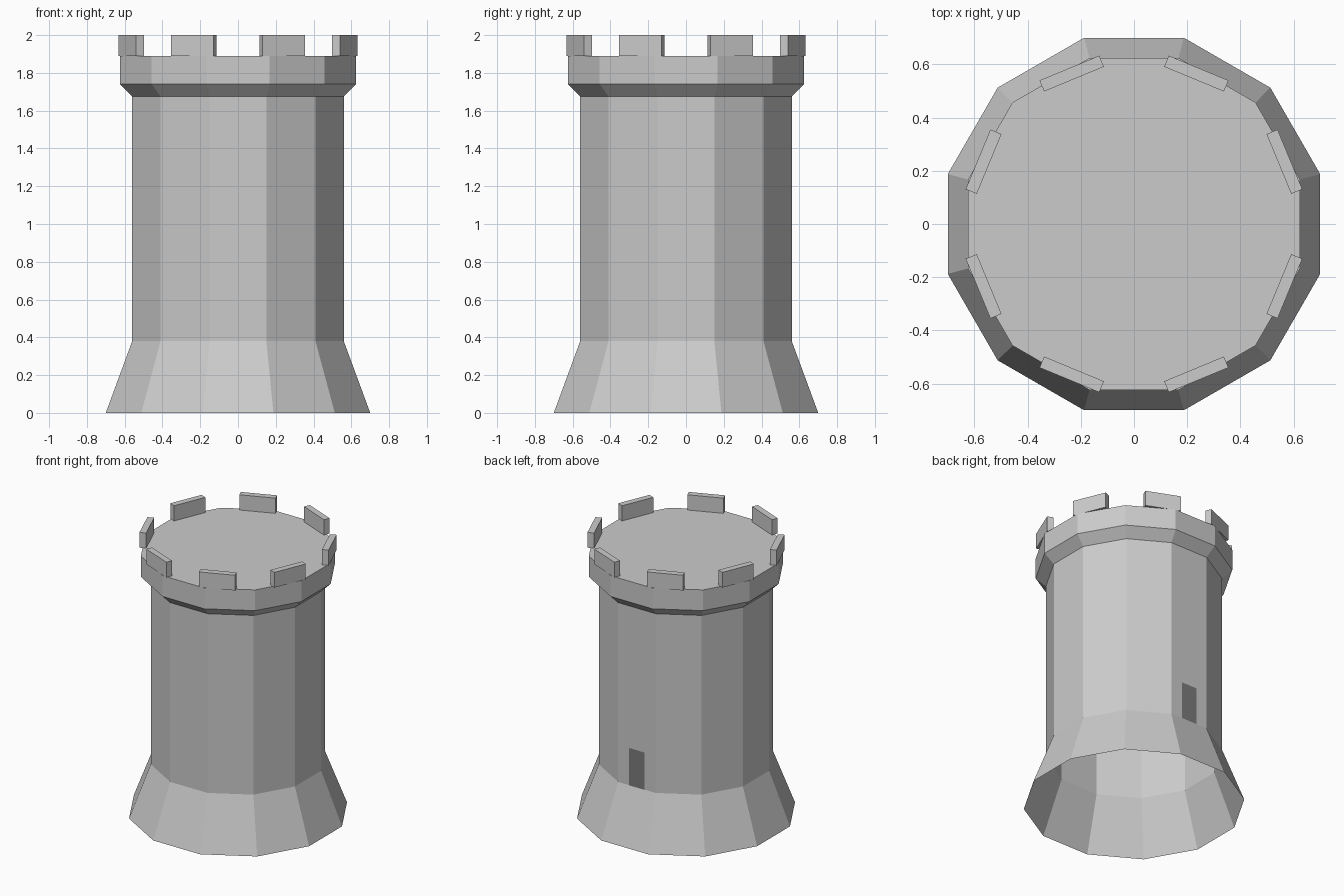
import bpy, bmesh
from math import cos, sin, pi, radians
from mathutils import Matrix, Vector

if "Cube" in bpy.data.objects:
    bpy.data.objects.remove(bpy.data.objects["Cube"])

SIDES = 12


def new_object(name, bm):
    mesh = bpy.data.meshes.new(name)
    bm.to_mesh(mesh)
    bm.free()
    obj = bpy.data.objects.new(name, mesh)
    bpy.context.collection.objects.link(obj)
    return obj


# Tower: (apothem, height) profile, open underneath, flat roof on top
profile = [(0.70, 0.0), (0.56, 0.38), (0.56, 1.675), (0.624, 1.74), (0.624, 1.89)]
bm = bmesh.new()
rings = []
for apothem, z in profile:
    r = apothem / cos(pi / SIDES)
    angles = [2 * pi * (i + 0.5) / SIDES for i in range(SIDES)]
    rings.append([bm.verts.new((r * cos(a), r * sin(a), z)) for a in angles])
for low, high in zip(rings, rings[1:]):
    for i in range(SIDES):
        j = (i + 1) % SIDES
        bm.faces.new((low[i], low[j], high[j], high[i]))
bm.faces.new(rings[-1])
new_object("tower", bm)

# Battlements: eight thin blocks around the roof edge
for k in range(8):
    bm = bmesh.new()
    turn = Matrix.Rotation(radians(22.5 + 45 * k), 4, 'Z')
    bmesh.ops.create_cube(bm, size=1, matrix=turn
                          @ Matrix.Translation((0.612, 0, 1.945))
                          @ Matrix.Diagonal((0.045, 0.243, 0.11, 1)))
    new_object(f"battlement_{k + 1}", bm)

# Doorway: dark panel on the back wall, just above the flared base
bm = bmesh.new()
corners = [(0.062, 0.38), (-0.062, 0.38), (-0.062, 0.65), (0.062, 0.65)]
bm.faces.new([bm.verts.new((x, 0.563, z)) for x, z in corners])
door = new_object("doorway", bm)
dark = bpy.data.materials.new("dark_opening")
dark.diffuse_color = (0.2, 0.2, 0.2, 1)
dark.use_nodes = True
dark.node_tree.nodes["Principled BSDF"].inputs["Base Color"].default_value = dark.diffuse_color
door.data.materials.append(dark)
